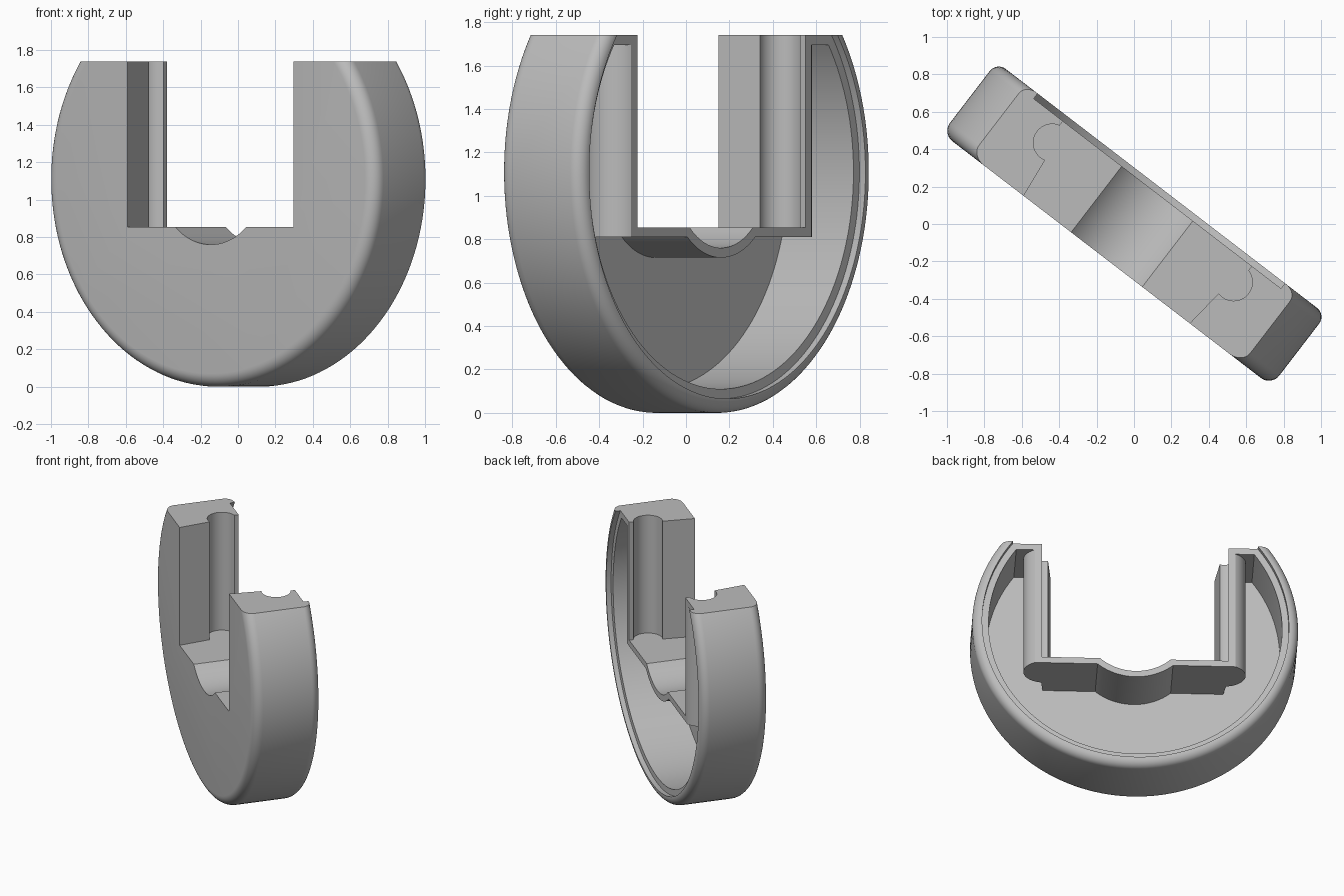
import bpy, bmesh, math
from mathutils import Matrix

cube = bpy.data.objects.get("Cube")
if cube:
    bpy.data.objects.remove(cube, do_unlink=True)

RADIUS = CENTRE = 1.11       # disc radius and height of its axis
HALF = 0.24                  # half thickness
TOP, SLOT_FLOOR, WALL = 1.74, 0.855, 0.045
FAR = 3.0

grey = bpy.data.materials.new("plain_grey")
grey.use_nodes = True
colour = (0.5, 0.5, 0.5, 1)
grey.diffuse_color = colour
grey.node_tree.nodes["Principled BSDF"].inputs["Base Color"].default_value = colour


def finish(name, bm):
    bmesh.ops.recalc_face_normals(bm, faces=bm.faces)
    mesh = bpy.data.meshes.new(name)
    bm.to_mesh(mesh)
    bm.free()
    mesh.materials.append(grey)
    obj = bpy.data.objects.new(name, mesh)
    bpy.context.collection.objects.link(obj)
    return obj


def lathe(name, profile, steps=144):
    """Turn (radius, y) points about the horizontal disc axis."""
    bm = bmesh.new()
    rings = []
    for i in range(steps):
        a = math.tau * (i + 0.5) / steps
        rings.append([bm.verts.new((r * math.sin(a), y, CENTRE - r * math.cos(a)))
                      for r, y in profile])
    for i, ring in enumerate(rings):
        nxt = rings[(i + 1) % steps]
        for j in range(len(profile) - 1):
            bm.faces.new((ring[j], ring[j + 1], nxt[j + 1], nxt[j]))
    bm.faces.new([r[0] for r in rings])
    bm.faces.new([r[-1] for r in rings])
    return finish(name, bm)


def drum(name, radius, y0, y1):
    return lathe(name, [(radius, y0), (radius, y1)])


def prism(name, outline, z0, z1):
    bm = bmesh.new()
    face = bm.faces.new([bm.verts.new((x, y, z0)) for x, y in outline])
    up = bmesh.ops.extrude_face_region(bm, geom=[face])["geom"]
    bmesh.ops.translate(bm, vec=(0, 0, z1 - z0),
                        verts=[v for v in up if isinstance(v, bmesh.types.BMVert)])
    return finish(name, bm)


def block(name, z0):
    return prism(name, [(-FAR, -1), (FAR, -1), (FAR, 1), (-FAR, 1)], z0, FAR)


def slot_outline(grow):
    """Slot plan: slanted front walls, round side pockets, straight back walls."""
    cx, cy, r = 0.612, 0.078, 0.1 + grow
    front, back = 0.585 + grow, 0.636 + grow
    a0 = -math.acos((front - cx) / r)
    a1 = math.acos((back - cx) / r)
    half = [(0.553 + grow, -0.3)]
    for i in range(25):
        a = a0 + (a1 - a0) * i / 24
        half.append((cx + r * math.cos(a), cy + r * math.sin(a)))
    half.append((back, 0.4))
    return half + [(-x, y) for x, y in reversed(half)]


def cut(target, *tools):
    for tool in tools:
        mod = target.modifiers.new("cut", 'BOOLEAN')
        mod.operation, mod.solver, mod.object = 'DIFFERENCE', 'EXACT', tool
        bpy.context.view_layer.update()
        bpy.context.view_layer.objects.active = target
        bpy.ops.object.modifier_apply(modifier=mod.name)
        bpy.data.objects.remove(tool, do_unlink=True)


# Disc with rounded front and back rims
profile = []
for r, side in ((0.07, -1), (0.06, 1)):
    arc = []
    for i in range(9):
        a = math.pi / 2 * i / 8
        arc.append((RADIUS - r + r * math.sin(a), side * (HALF - r + r * math.cos(a))))
    profile += arc if side < 0 else arc[::-1]
body = lathe("slotted_housing", profile)

# Hollow interior, leaving walls around the slot and under the top
cavity = drum("cavity_cutter", 1.0, -0.175, 0.5)
cut(cavity,
    block("cavity_top_limit", TOP - WALL),
    prism("slot_wall", slot_outline(WALL), SLOT_FLOOR - WALL, FAR),
    drum("notch_wall", 0.35 + WALL, -0.6, 0.6))

# Hollow, lid recess, slot, round notch and flat top
cut(body,
    cavity,
    drum("lid_recess_cutter", 1.045, 0.205, 0.6),
    prism("slot_cutter", slot_outline(0), SLOT_FLOOR, FAR),
    drum("notch_cutter", 0.35, -0.7, 0.7),
    block("top_cutter", TOP))

# Turn the housing to its resting angle
body.data.transform(Matrix.Rotation(math.radians(-37.5), 4, 'Z'))
bpy.ops.object.select_all(action='DESELECT')
body.select_set(True)
bpy.context.view_layer.objects.active = body
bpy.ops.object.shade_smooth_by_angle(angle=math.radians(30))
